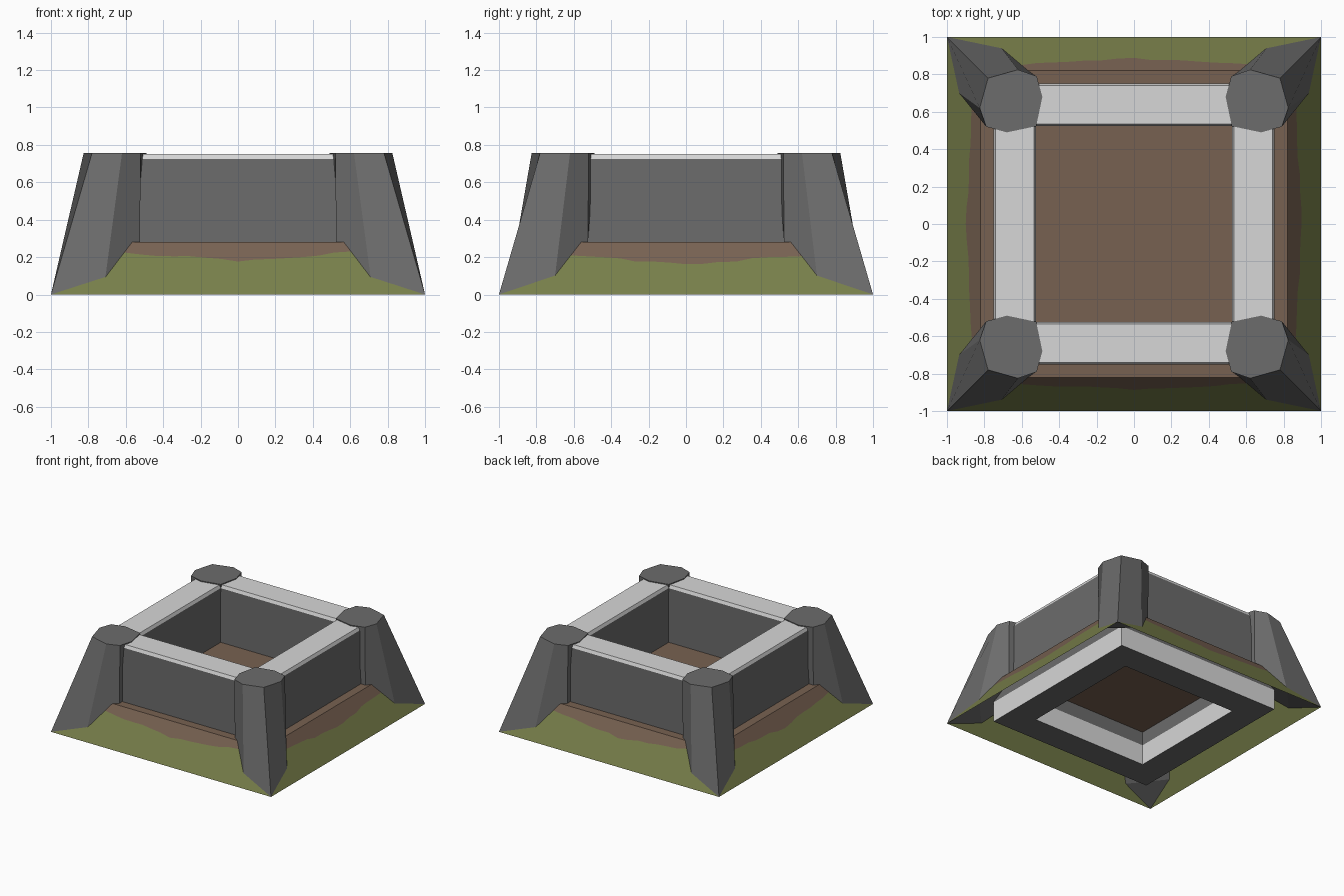
import bpy, bmesh, math, random

if "Cube" in bpy.data.objects:
    bpy.data.objects.remove(bpy.data.objects["Cube"])

random.seed(4)


def material(name, rgb):
    m = bpy.data.materials.new(name)
    m.diffuse_color = (*rgb, 1)
    m.use_nodes = True
    m.node_tree.nodes["Principled BSDF"].inputs["Base Color"].default_value = m.diffuse_color
    return m


STONE = material("dark stone", (0.15, 0.15, 0.15))
PALE = material("pale stone", (0.68, 0.68, 0.68))
DIRT = material("brown dirt", (0.185, 0.12, 0.083))
GRASS = material("olive grass", (0.185, 0.21, 0.068))


def finish(name, bm, mats, closed=True):
    if closed:
        bmesh.ops.recalc_face_normals(bm, faces=bm.faces)
    else:  # open ground surface: every face looks up
        bm.normal_update()
        for f in bm.faces:
            if f.normal.z < 0:
                f.normal_flip()
    me = bpy.data.meshes.new(name)
    bm.to_mesh(me)
    bm.free()
    for m in mats:
        me.materials.append(m)
    ob = bpy.data.objects.new(name, me)
    bpy.context.collection.objects.link(ob)
    return ob


# Wall ring: cross-section (half width, height) carried round a square
profile = [(.75, 0), (.75, .167), (.75, .725), (.74, .75),
           (.535, .75), (.525, .725), (.525, .167), (.525, 0)]
pale_spans = {0, 2, 3, 4, 6}
corners = [(-1, -1), (1, -1), (1, 1), (-1, 1)]
bm = bmesh.new()
rings = [[bm.verts.new((cx * h, cy * h, z)) for cx, cy in corners] for h, z in profile]
for i in range(len(rings)):
    a, b = rings[i], rings[(i + 1) % len(rings)]
    for k in range(4):
        n = (k + 1) % 4
        f = bm.faces.new((a[k], a[n], b[n], b[k]))
        f.material_index = 1 if i in pale_spans else 0
finish("wall_ring", bm, [STONE, PALE])

# Sloped bank: grass below a ragged line, dirt above, flat dirt top
TOP, EDGE = 0.28, 0.82
bm = bmesh.new()
STEPS = 20


def half_at(z):
    return 1 - (1 - EDGE) * z / TOP


for side in range(4):
    ang = side * math.pi / 2
    c, s = round(math.cos(ang)), round(math.sin(ang))
    rows = []
    for i in range(STEPS + 1):
        t = -1 + 2 * i / STEPS
        low = .18 if side % 2 == 0 else .162
        z_mid = .205
        if 0 < i < STEPS:
            z_mid = low + .045 * min(1, abs(t) / .7) + random.uniform(-.007, .007)
        col = []
        for z in (0, z_mid, TOP):
            h = half_at(z)
            x, y = t * h, -h
            col.append(bm.verts.new((c * x - s * y, s * x + c * y, z)))
        rows.append(col)
    for a, b in zip(rows, rows[1:]):
        for j in range(2):
            f = bm.faces.new((a[j], b[j], b[j + 1], a[j + 1]))
            f.material_index = j
f = bm.faces.new([bm.verts.new((cx * EDGE, cy * EDGE, TOP)) for cx, cy in corners])
f.material_index = 1
bmesh.ops.remove_doubles(bm, verts=bm.verts, dist=.0005)
finish("earth_bank", bm, [GRASS, DIRT], closed=False)

# Corner buttresses: eight-sided top, spurs flaring out to the corner
top = [(.78, .78), (.62, .825), (.52, .79), (.49, .68),
       (.523, .523), (.68, .49), (.79, .52), (.825, .62)]
foot = [(1, 1, 0), (.71, .942, .085), (.525, .79, .27), (.53, .68, .27),
        (.535, .535, .27), (.68, .53, .27), (.79, .525, .27), (.935, .70, .10)]
for name, sx, sy in (("front_left", -1, -1), ("front_right", 1, -1),
                     ("back_right", 1, 1), ("back_left", -1, 1)):
    bm = bmesh.new()
    up = [bm.verts.new((sx * x, sy * y, .757)) for x, y in top]
    dn = [bm.verts.new((sx * x, sy * y, z)) for x, y, z in foot]
    bm.faces.new(up)
    for k in range(8):
        n = (k + 1) % 8
        bm.faces.new((up[k], up[n], dn[n], dn[k]))
    # underside follows the bank, kept below its surface
    bm.faces.new((dn[7], dn[0], dn[1]))
    bm.faces.new((dn[7], dn[1], dn[2], dn[6]))
    bm.faces.new(dn[2:7])
    finish(name + "_buttress", bm, [STONE])
